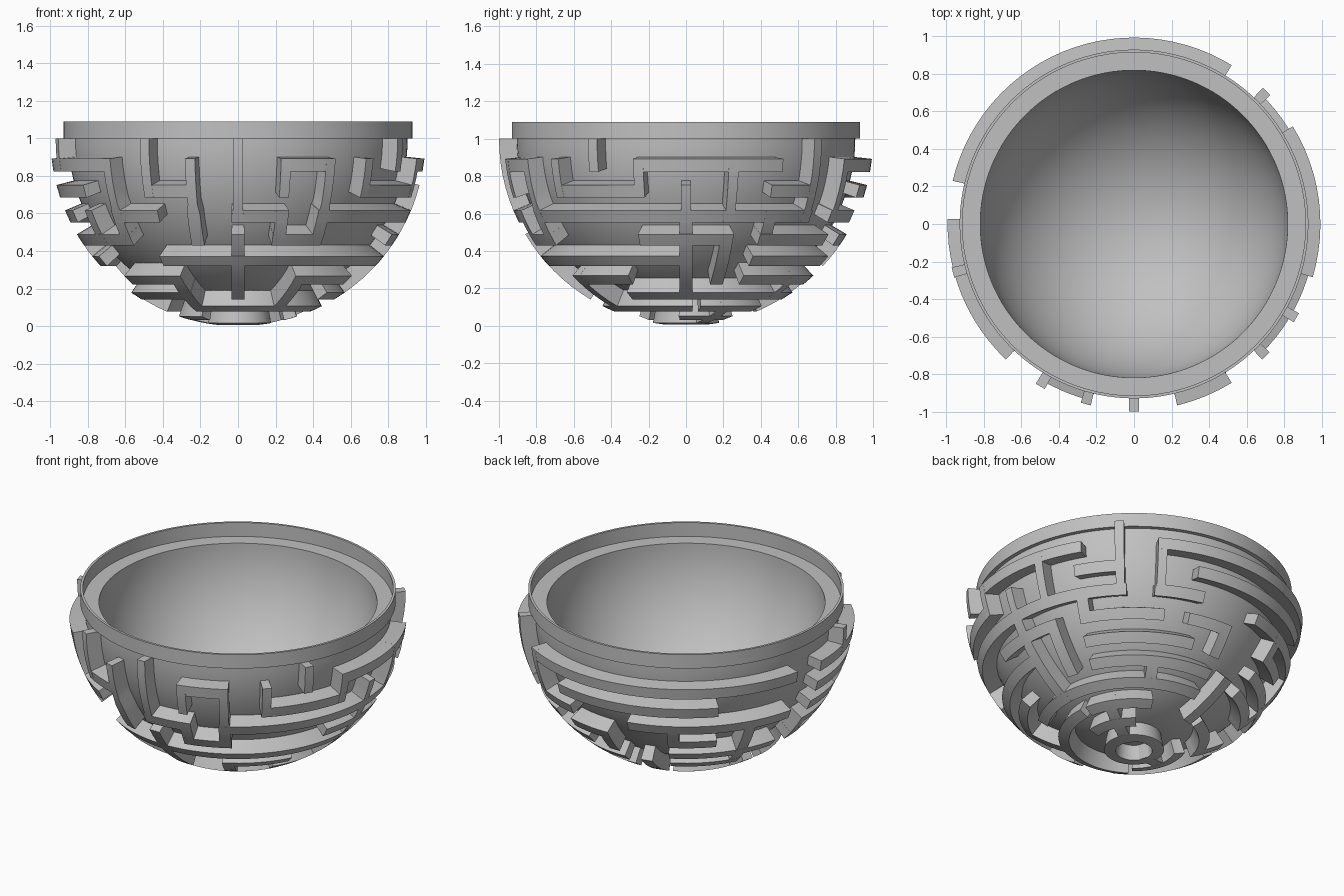
import bpy, bmesh
from math import sin, cos, radians, pi, ceil
from mathutils import Vector

if "Cube" in bpy.data.objects:
    bpy.data.objects.remove(bpy.data.objects["Cube"], do_unlink=True)

SHELL, INNER, OUTER = 0.905, 0.82, 1.0
ROW = pi / 22            # latitude step between maze rows
COL = pi / 12            # azimuth step between maze columns
HALF = radians(2.0)      # half thickness of a ring wall

grey = bpy.data.materials.new("grey")
grey.use_nodes = True
colour = (0.53, 0.53, 0.53, 1)
grey.diffuse_color = colour
grey.node_tree.nodes["Principled BSDF"].inputs["Base Color"].default_value = colour


def finish(name, bm):
    bmesh.ops.recalc_face_normals(bm, faces=bm.faces)
    mesh = bpy.data.meshes.new(name)
    bm.to_mesh(mesh)
    bm.free()
    mesh.materials.append(grey)
    obj = bpy.data.objects.new(name, mesh)
    bpy.context.collection.objects.link(obj)
    bpy.ops.object.select_all(action="DESELECT")
    obj.select_set(True)
    bpy.context.view_layer.objects.active = obj
    bpy.ops.object.shade_smooth_by_angle(angle=radians(30))
    return obj


def on_sphere(radius, azimuth, depth):
    # azimuth 0 is the front, growing towards +x; depth is the angle below the equator
    r = radius * cos(depth)
    return Vector((r * sin(azimuth), -r * cos(azimuth), 1 - radius * sin(depth)))


def half_width(depth):
    # upper walls taper with the sphere, lower walls keep a constant width
    return radians(1.6) if depth < 2.9 * ROW else 0.035 / cos(depth)


def wall(bm, start, end, top, bottom, upright=False):
    # curved box between two azimuths and two depths
    nu = 1 if upright else max(2, ceil((end - start) / radians(3.75)))
    nv = max(1, ceil((bottom - top) / radians(4)))
    layers = []
    for radius in (SHELL - 0.02, OUTER):
        grid = []
        for j in range(nv + 1):
            d = top + (bottom - top) * j / nv
            pad = half_width(max(d, top + HALF))
            a, b = start - pad, end + pad
            grid.append([bm.verts.new(on_sphere(radius, a + (b - a) * i / nu, d))
                         for i in range(nu + 1)])
        layers.append(grid)
    low, high = layers
    for grid in layers:
        for j in range(nv):
            for i in range(nu):
                bm.faces.new((grid[j][i], grid[j][i + 1], grid[j + 1][i + 1], grid[j + 1][i]))
    for j in (0, nv):
        for i in range(nu):
            bm.faces.new((low[j][i], low[j][i + 1], high[j][i + 1], high[j][i]))
    for i in (0, nu):
        for j in range(nv):
            bm.faces.new((low[j][i], low[j + 1][i], high[j + 1][i], high[j][i]))


def lathe(name, profile, steps=128):
    bm = bmesh.new()
    verts = [bm.verts.new((r, 0, z)) for r, z in profile]
    edges = [bm.edges.new(pair) for pair in zip(verts, verts[1:])]
    bmesh.ops.spin(bm, geom=verts + edges, cent=(0, 0, 0), axis=(0, 0, 1),
                   angle=2 * pi, steps=steps, use_duplicate=False)
    bmesh.ops.remove_doubles(bm, verts=bm.verts, dist=0.0005)
    return finish(name, bm)


# Bowl: inner hemisphere, ledge, thin raised lip, outer hemisphere
N = 32
arc = [(cos(pi / 2 * i / N), sin(pi / 2 * i / N)) for i in range(N + 1)]
inside = [(INNER * c, 1 - INNER * s) for c, s in reversed(arc)]
outside = [(SHELL * c, 1 - SHELL * s) for c, s in arc]
lip = [(0.915, 1.0), (0.915, 1.09), (0.93, 1.09), (0.93, 1.0)]
lathe("bowl_shell", inside + lip + outside)

# Ring walls of the maze: spans of columns for each row
rings = {
    1: [(1, 2), (5, 8), (10, 17), (18, 21)],
    2: [(3, 5), (8, 9), (11, 15), (18, 20), (22, 23)],
    3: [(0, 1), (2, 9), (10, 11), (13, 17), (18, 19), (21, 22)],
    4: [(1, 2), (5, 7), (8, 10), (11, 12), (14, 15), (18, 21)],
    5: [(-2, 6), (8, 11), (14, 17), (18, 19)],
    6: [(2, 4), (8, 12), (14, 16), (20, 22)],
    7: [(4, 12), (18, 22)],
    8: [(-2, 6), (7, 10), (14, 17)],
    9: [(6, 9), (17, 21)],
    10: [(0, 24)],
}
bm = bmesh.new()
for row, spans in rings.items():
    for first, last in spans:
        wall(bm, first * COL, last * COL, row * ROW - HALF, row * ROW + HALF)
finish("maze_ring_walls", bm)

# Upright walls of the maze: column, then first and last row
uprights = [
    (0, 0, 3), (0, 4, 7), (1, 1, 2), (1, 3, 4), (2, 1, 4), (2, 6, 8),
    (3, 1, 2), (4, 0, 1), (5, 1, 2), (6, 2, 7), (7, 1, 3), (7, 4, 6),
    (8, 3, 4), (9, 0, 3), (10, 1, 3), (10, 6, 7), (12, 4, 5), (13, 6, 8),
    (14, 3, 4), (16, 3, 6), (17, 7, 8), (18, 4, 5), (19, 0, 1), (20, 3, 4),
    (21, 1, 4), (22, 0, 2), (22, 6, 8), (23, 1, 4), (8, 8, 10), (19, 9, 10),
]
bm = bmesh.new()
for column, first, last in uprights:
    top = first * ROW - HALF if first else 0
    wall(bm, column * COL, column * COL, top, last * ROW + HALF, upright=True)
finish("maze_upright_walls", bm)
